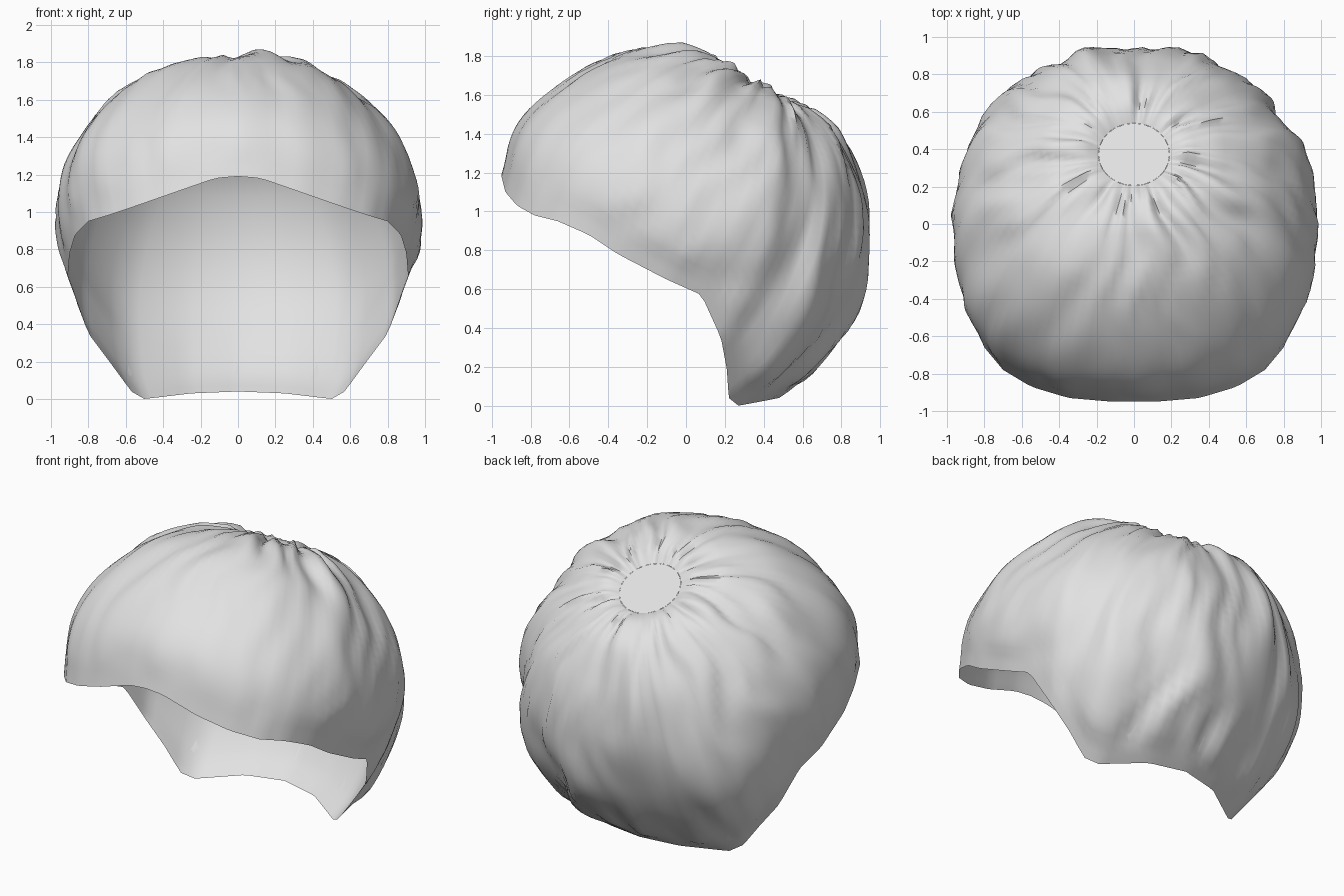
import bpy, math
from mathutils import Vector, noise

if "Cube" in bpy.data.objects:
    bpy.data.objects.remove(bpy.data.objects["Cube"])

NU, NV = 120, 34
C = Vector((0, 0, 0.95))                 # centre of the head
N = Vector((0, 0.478, 0.878))            # crown axis, tilted to the back
T = Vector((0, -0.878, 0.478))           # "front" direction around the crown
X = Vector((1, 0, 0))
DISC = Vector((0, 0.372, 1.625))         # centre of the crown disc
DISC_R = 0.19
BAND = 0.95                              # the locks end here, above a smooth hem

grey = bpy.data.materials.new("light_grey")
grey.diffuse_color = (0.76, 0.76, 0.76, 1)
grey.use_nodes = True
grey.node_tree.nodes["Principled BSDF"].inputs["Base Color"].default_value = grey.diffuse_color

# Half of the open rim, from the middle of the brow to the nape
RIM = [(0, -.95, 1.19), (.12, -.95, 1.18), (.35, -.93, 1.10), (.55, -.87, 1.03),
       (.70, -.78, .98), (.80, -.66, .95), (.87, -.5, .88), (.90, -.35, .78),
       (.91, -.1, .65), (.88, .08, .57), (.80, .18, .35), (.68, .21, .19),
       (.57, .22, .04), (.50, .27, 0), (.25, .43, .03), (0, .48, .04)]
# Radius of the head by angle from the crown axis, in degrees
RADIUS = [(0, .76), (14, .775), (18, .83), (30, .885), (50, .92), (62, .93),
          (90, .96), (130, .985), (180, 1)]


def lerp_table(table, a):
    for (a0, v0), (a1, v1) in zip(table, table[1:]):
        if a <= a1:
            return v0 + (v1 - v0) * (a - a0) / (a1 - a0)
    return table[-1][1]


def azimuth(p):
    d = Vector(p) - C
    return math.atan2(d.dot(X), d.dot(T))


RIM_TABLE = [(azimuth(p) if i else 0.0, Vector(p)) for i, p in enumerate(RIM)]
RIM_TABLE[-1] = (math.pi, RIM_TABLE[-1][1])


def rim_point(a):
    p = lerp_table(RIM_TABLE, abs(a)).copy()
    p.x = math.copysign(p.x, a)
    return p


def ruffle(a, s):
    """Irregular locks running from the disc down to the hem."""
    w = a + 0.12 * s + 0.12 * noise.noise(Vector((2 * math.cos(a), 2 * math.sin(a), 5 * s)))
    around = Vector((math.cos(w), math.sin(w), 0))
    lock = noise.noise(around * 4.5 + Vector((3, 1, 2.2 * s)))
    strand = noise.noise(around * 9 + Vector((7, 5, 4 * s)))
    pleat = math.sin(22 * w) * max(0, 1 - s / 0.35)      # gathers around the disc
    fade = min(1, s / 0.06) * max(0, min(1, (BAND - s) / 0.05))
    front = 0.5 + 0.5 * math.cos(a)
    amp = 1 - 0.75 * front * min(1, s / 0.75)
    return fade * amp * (0.045 * lock + 0.03 * strand + 0.013 * pleat + 0.004)


def surface(a, s, inset=0.0, ruffled=True):
    """Point on the head: a = angle around the crown, s = 0 at disc, 1 at rim."""
    start = (DISC + DISC_R * (math.cos(a) * T + math.sin(a) * X)) - C
    end = rim_point(a) - C
    d = start.normalized().slerp(end.normalized(), s)

    def base(v):
        return lerp_table(RADIUS, math.degrees(v.angle(N)))
    r = base(d)
    r += (start.length - base(start)) * (1 - s) ** 12
    r += (end.length - base(end)) * s ** 2.5
    r += 0.035 * max(0, math.cos(a)) * math.sin(math.pi * s ** 3) ** 2   # brow
    r += 0.025 * math.sin(a) ** 2 * math.sin(math.pi * s ** 1.6) ** 2    # temples
    if ruffled:
        r += ruffle(a, s)
    return C + d * (r - inset * min(1, max(0.08 * (s < 1), (BAND - s) / 0.15)))


def build(name, verts, faces):
    me = bpy.data.meshes.new(name)
    me.from_pydata(verts, [], faces)
    me.materials.append(grey)
    ob = bpy.data.objects.new(name, me)
    bpy.context.collection.objects.link(ob)
    # face the lining inward, everything else outward
    p = me.polygons[len(me.polygons) // 2]
    if (p.normal.dot(p.center - C) > 0) == (name == "lining"):
        me.flip_normals()
    bpy.ops.object.select_all(action='DESELECT')
    ob.select_set(True)
    bpy.context.view_layer.objects.active = ob
    bpy.ops.object.shade_smooth_by_angle(angle=math.radians(60))
    return ob


def shell(name, inset, ruffled, closed):
    verts = [surface(-math.pi + 2 * math.pi * i / NU, j / NV, inset, ruffled)
             for j in range(NV + 1) for i in range(NU)]
    faces = [(j * NU + i, (j + 1) * NU + i, (j + 1) * NU + (i + 1) % NU, j * NU + (i + 1) % NU)
             for j in range(NV) for i in range(NU)]
    if closed:                            # close the lining under the crown
        faces.append(tuple(range(NU)))
    return build(name, verts, faces)


# Ruffled outer hair and smooth inner lining
shell("hair", 0.0, True, False)
shell("lining", 0.04, False, True)

# Flat disc at the crown
build("crown_disc", [DISC + DISC_R * (math.cos(2 * math.pi * i / 24) * T + math.sin(2 * math.pi * i / 24) * X)
                     for i in range(24)], [tuple(range(24))])
